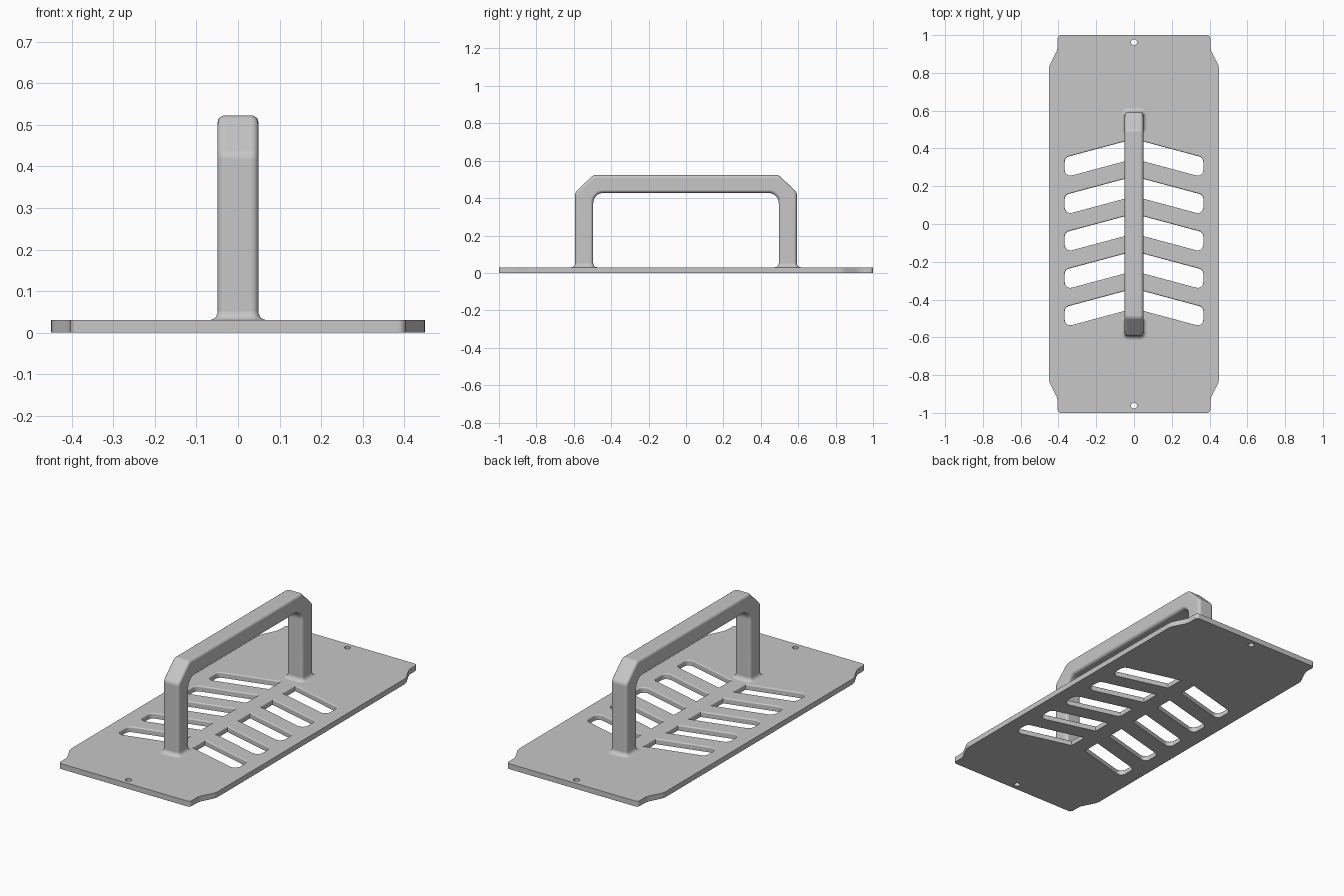
import bpy, bmesh, math
from mathutils import Vector

if "Cube" in bpy.data.objects:
    bpy.data.objects.remove(bpy.data.objects["Cube"], do_unlink=True)

grey = bpy.data.materials.new("satin grey")
grey.use_nodes = True
grey.diffuse_color = (0.57, 0.57, 0.57, 1)
grey.node_tree.nodes["Principled BSDF"].inputs["Base Color"].default_value = (0.57, 0.57, 0.57, 1)

THICK = 0.03      # plate thickness
QUARTER = [math.radians(18 * i) for i in range(6)]


def outline(corners, offset=0.0, steps=6):
    """Rounded outline from counter-clockwise (u, v, radius) corners, grown by offset.
    Concave corners take a negative radius."""
    pts = [Vector(c[:2]) for c in corners]
    result = []
    for i, p in enumerate(pts):
        r = corners[i][2]
        a = (p - pts[i - 1]).normalized()
        b = (pts[(i + 1) % len(pts)] - p).normalized()
        na, nb = Vector((a.y, -a.x)), Vector((b.y, -b.x))
        centre = p - r * (na + nb) / (1 + na.dot(nb))
        start = math.atan2(na.y, na.x)
        turn = math.atan2(a.cross(b), a.dot(b))
        for k in range(steps + 1):
            t = start + turn * k / steps
            result.append(centre + (r + offset) * Vector((math.cos(t), math.sin(t))))
    return result


def loft(bm, rings):
    """Skin a stack of equal rings and cap both ends."""
    loops = [[bm.verts.new(p) for p in ring] for ring in rings]
    n = len(loops[0])
    for low, high in zip(loops, loops[1:]):
        for i in range(n):
            j = (i + 1) % n
            bm.faces.new((low[i], low[j], high[j], high[i]))
    bm.faces.new(loops[0][::-1])
    bm.faces.new(loops[-1])


def stack(bm, corners, levels):
    """Loft an outline upward through (z, offset) levels."""
    loft(bm, [[(p.x, p.y, z) for p in outline(corners, o)] for z, o in levels])


def finish(bm, name):
    bmesh.ops.recalc_face_normals(bm, faces=bm.faces)
    mesh = bpy.data.meshes.new(name)
    bm.to_mesh(mesh)
    bm.free()
    mesh.materials.append(grey)
    obj = bpy.data.objects.new(name, mesh)
    bpy.context.collection.objects.link(obj)
    return obj


def smooth(obj):
    bpy.ops.object.select_all(action="DESELECT")
    obj.select_set(True)
    bpy.context.view_layer.objects.active = obj
    bpy.ops.object.shade_smooth_by_angle(angle=math.radians(35))
    obj.modifiers.new("even shading", "WEIGHTED_NORMAL").keep_sharp = True


def flip(corners, sx, sy):
    return [(u * sx, v * sy, r) for u, v, r in corners][::sx * sy]


def box(u, v, du, dv, r):
    """Corners of a rounded rectangle with centre, half sizes and radius."""
    return [(u - du, v - dv, r), (u + du, v - dv, r), (u + du, v + dv, r), (u - du, v + dv, r)]


# Base plate with stepped-in, rounded ends
corner = [(0.45, 0.835, 0.08), (0.404, 0.925, -0.08), (0.404, 1.0, 0.018)]
bm = bmesh.new()
plate_outline = corner + flip(corner, -1, 1) + flip(corner, -1, -1) + flip(corner, 1, -1)
stack(bm, plate_outline, [(0, 0), (THICK, 0)])
plate = finish(bm, "base_plate")

# Cutter: five pairs of slanted slots with softened top rims, and two end holes
bm = bmesh.new()
rim = 0.007
levels = [(-0.02, 0)] + [(THICK - rim + rim * math.sin(a), rim - rim * math.cos(a)) for a in QUARTER]
levels.append((THICK + 0.02, rim))
inner, outer = 0.045, 0.367
drop = math.tan(math.radians(15)) * (outer - inner)
for row in range(-2, 3):
    top = 0.042 + 0.198 * row
    low = top - 0.105
    slot = [(inner, low, 0.001), (outer, low - drop, 0.03),
            (outer, top - drop, 0.03), (inner, top, 0.001)]
    for side in (1, -1):
        stack(bm, flip(slot, side, 1), levels)
for y in (-0.962, 0.962):
    stack(bm, box(0, y, 0.016, 0.016, 0.016), [(-0.02, 0), (THICK + 0.02, 0)])
bmesh.ops.remove_doubles(bm, verts=bm.verts, dist=0.00001)
cutter = finish(bm, "slot_cutter")
cutter.hide_render = True

cut = plate.modifiers.new("slots", "BOOLEAN")
cut.object = cutter
cut.operation = "DIFFERENCE"
cut.solver = "EXACT"
bpy.context.view_layer.objects.active = plate
bpy.ops.object.modifier_apply(modifier=cut.name)
bpy.data.objects.remove(cutter, do_unlink=True)
smooth(plate)

# Handle: rounded section swept between an outer chamfered rail and an inner arched rail
half_w, edge = 0.049, 0.018
leg_out, leg_in, sunk = 0.593, 0.496, 0.005
right_rail = [(leg_out, sunk, 0), (leg_out, 0.43, 0.03), (leg_in, 0.523, 0.03)]
outer_points = outline(right_rail + flip(right_rail, -1, 1))
inner_right = [(leg_in, sunk, 0), (leg_in, 0.428, 0.055)]
inner_points = outline(inner_right + flip(inner_right, -1, 1), steps=13)
# keep one point per foot so both rails have matching stations
outer_rail = outer_points[6:-6]
inner_rail = inner_points[13:-13]
rings = []
for o, i in zip(outer_rail, inner_rail):
    middle, across = (o + i) / 2, (o - i).normalized()
    ring = []
    for p in outline(box(0, 0, (o - i).length / 2, half_w, edge)):
        q = middle + across * p.x
        ring.append((p.y, q.x, q.y))
    rings.append(ring)
bm = bmesh.new()
loft(bm, rings)
smooth(finish(bm, "handle"))

# Flared fillets where the legs meet the plate
flare = 0.021
levels = [(THICK - 0.01, flare)]
levels += [(THICK + flare - flare * math.cos(a), flare - flare * math.sin(a)) for a in QUARTER]
leg_y = (leg_out + leg_in) / 2
for name, y in (("front_foot_fillet", -leg_y), ("back_foot_fillet", leg_y)):
    bm = bmesh.new()
    stack(bm, box(0, y, half_w, (leg_out - leg_in) / 2, edge), levels)
    smooth(finish(bm, name))
